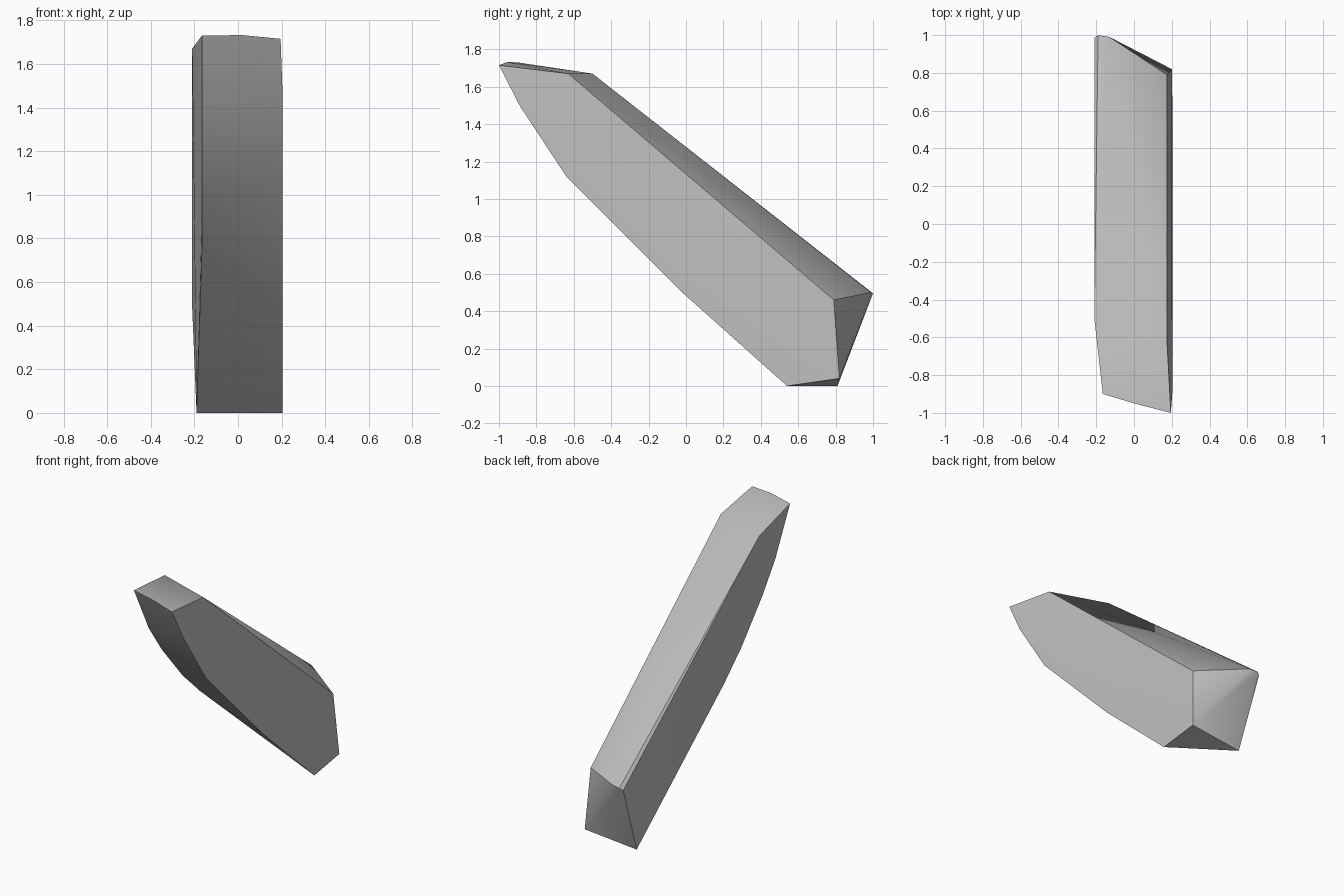
import bpy
import bmesh
from math import radians

cube = bpy.data.objects.get("Cube")
if cube:
    bpy.data.objects.remove(cube, do_unlink=True)

# One plain grey stone colour
stone = bpy.data.materials.new("stone_grey")
stone.use_nodes = True
grey = (0.52, 0.52, 0.52, 1)
stone.diffuse_color = grey
stone.node_tree.nodes["Principled BSDF"].inputs["Base Color"].default_value = grey

# Corners of the cut slab, grouped by region
left_side = [
    (0.195, -1.0, 1.715), (0.203, -0.89, 1.5), (0.205, -0.64, 1.12),
    (0.205, -0.02, 0.5), (0.205, 0.54, 0), (0.2, 0.82, 0.04),
    (0.175, 0.79, 0.46), (0.175, -0.63, 1.67),
]
right_lower_edge = [
    (-0.165, -0.9, 1.73), (-0.165, -0.74, 1.41), (-0.165, -0.6, 1.21),
    (-0.165, -0.37, 0.94), (-0.165, -0.18, 0.76), (-0.19, 0.81, 0),
]
right_upper_edge = [(-0.21, -0.5, 1.67), (-0.21, 0.985, 0.48)]
back_point = [(-0.19, 1.0, 0.495), (-0.13, 0.99, 0.5)]
top_tip = [(0.02, -0.955, 1.732)]

# Wrap the corners in a convex faceted block
bm = bmesh.new()
for co in left_side + right_lower_edge + right_upper_edge + back_point + top_tip:
    bm.verts.new(co)
hull = bmesh.ops.convex_hull(bm, input=bm.verts)
spare = {g for g in hull["geom_interior"] + hull["geom_unused"]
         if isinstance(g, bmesh.types.BMVert)}
bmesh.ops.delete(bm, geom=list(spare), context="VERTS")
bmesh.ops.recalc_face_normals(bm, faces=bm.faces)
mesh = bpy.data.meshes.new("stone_slab")
bm.to_mesh(mesh)
bm.free()
mesh.materials.append(stone)

slab = bpy.data.objects.new("stone_slab", mesh)
bpy.context.collection.objects.link(slab)

# Soft shading across shallow facets, crisp main edges
bpy.context.view_layer.objects.active = slab
slab.select_set(True)
bpy.ops.object.shade_smooth_by_angle(angle=radians(30))
